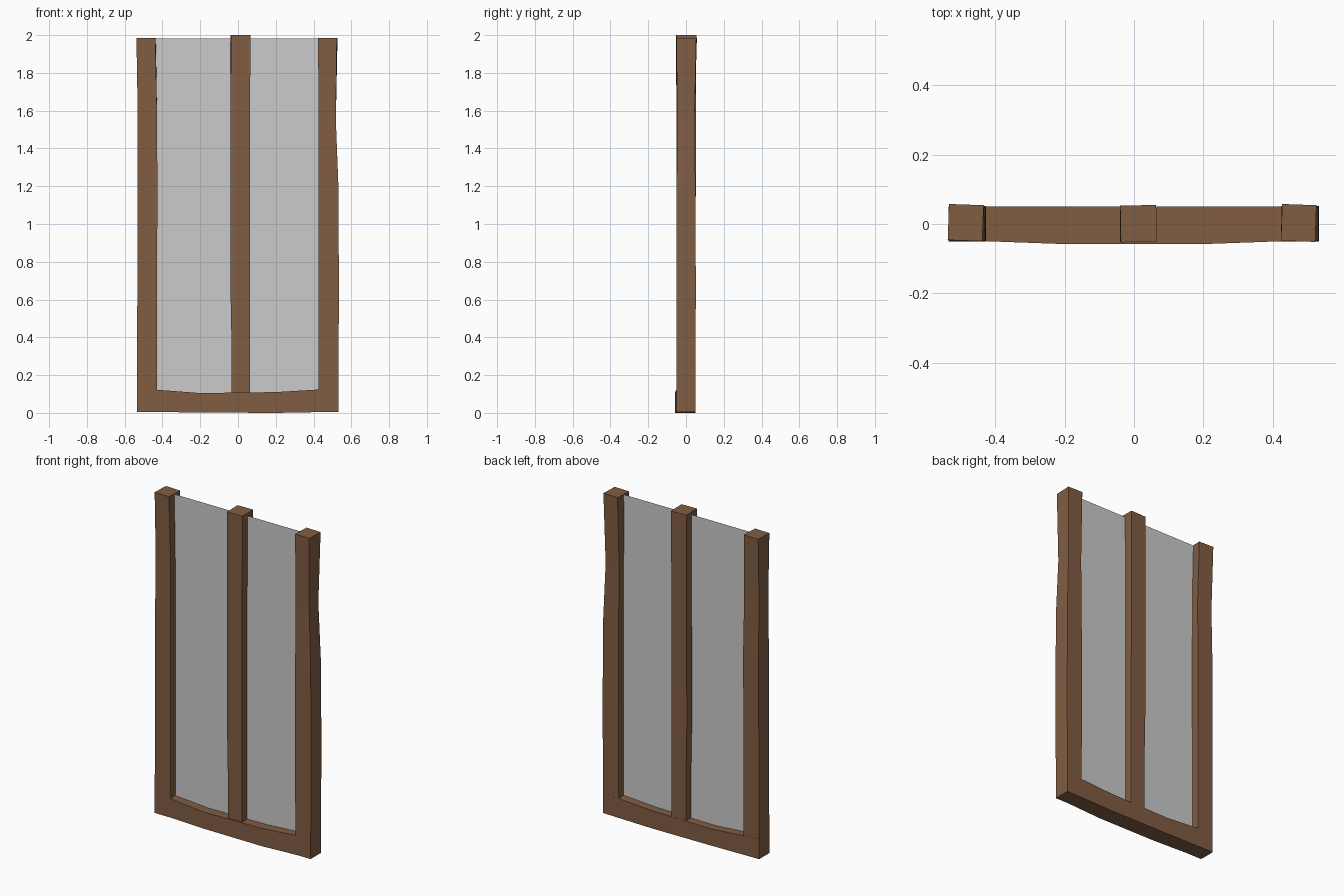
import bpy, bmesh
from math import radians, cos, sin

if "Cube" in bpy.data.objects:
    bpy.data.objects.remove(bpy.data.objects["Cube"])


def material(name, color):
    m = bpy.data.materials.new(name)
    m.diffuse_color = color
    m.use_nodes = True
    m.node_tree.nodes["Principled BSDF"].inputs["Base Color"].default_value = m.diffuse_color
    return m


wood = material("brown_wood", (0.22, 0.11, 0.055, 1))


def finish(name, bm, mat=None):
    bmesh.ops.recalc_face_normals(bm, faces=bm.faces)
    me = bpy.data.meshes.new(name)
    bm.to_mesh(me)
    bm.free()
    ob = bpy.data.objects.new(name, me)
    bpy.context.collection.objects.link(ob)
    if mat:
        me.materials.append(mat)


def loft(name, rings):
    """Join four-cornered rings into a capped, hand-hewn beam."""
    bm = bmesh.new()
    rows = [[bm.verts.new(p) for p in ring] for ring in rings]
    for a, b in zip(rows, rows[1:]):
        for i in range(4):
            j = (i + 1) % 4
            bm.faces.new((a[i], a[j], b[j], b[i]))
    bm.faces.new(rows[0])
    bm.faces.new(rows[-1])
    finish(name, bm, wood)


def post(name, sections):
    """Sections: z, left, right, front, back, twist in degrees."""
    rings = []
    for z, x0, x1, y0, y1, twist in sections:
        cx, cy, t = (x0 + x1) / 2, (y0 + y1) / 2, radians(twist)
        rings.append([(cx + (x - cx) * cos(t) - (y - cy) * sin(t),
                       cy + (x - cx) * sin(t) + (y - cy) * cos(t), z)
                      for x, y in ((x0, y0), (x1, y0), (x1, y1), (x0, y1))])
    loft(name, rings)


# Upright posts, slightly warped along their length
post("left_post", [
    (0.005, -0.535, -0.428, -0.05, 0.05, 0),
    (0.70, -0.533, -0.428, -0.05, 0.05, 0),
    (1.25, -0.532, -0.427, -0.05, 0.052, 0),
    (1.58, -0.531, -0.429, -0.045, 0.045, 0),
    (1.985, -0.536, -0.436, -0.048, 0.056, -2)])
post("middle_post", [
    (0.01, -0.034, 0.063, -0.05, 0.05, 0),
    (0.35, -0.034, 0.063, -0.05, 0.05, 0),
    (0.72, -0.041, 0.063, -0.05, 0.05, 0),
    (1.40, -0.039, 0.063, -0.05, 0.052, 0),
    (2.0, -0.039, 0.065, -0.052, 0.054, 1)])
post("right_post", [
    (0.005, 0.427, 0.532, -0.05, 0.05, 0),
    (0.68, 0.426, 0.534, -0.05, 0.052, 0),
    (1.19, 0.426, 0.532, -0.05, 0.05, 0),
    (1.55, 0.426, 0.518, -0.045, 0.045, 0),
    (1.985, 0.426, 0.525, -0.05, 0.056, -2)])

# Bottom rail, sagging on top and bowed at the front
rail = [(-0.53, 0.006, 0.13, -0.046), (-0.2, 0.002, 0.105, -0.058),
        (0.2, 0.0, 0.11, -0.058), (0.53, 0.006, 0.13, -0.046)]
loft("bottom_rail", [[(x, y0, z0), (x, 0.051, z0), (x, 0.051, z1), (x, y0, z1)]
                     for x, z0, z1, y0 in rail])

# Glass sheet held in the middle of the frame
bm = bmesh.new()
bm.faces.new([bm.verts.new(p) for p in (
    (-0.48, 0, 0.06), (0.48, 0, 0.06), (0.48, 0, 1.983), (-0.48, 0, 1.983))])
finish("glass_pane", bm)
